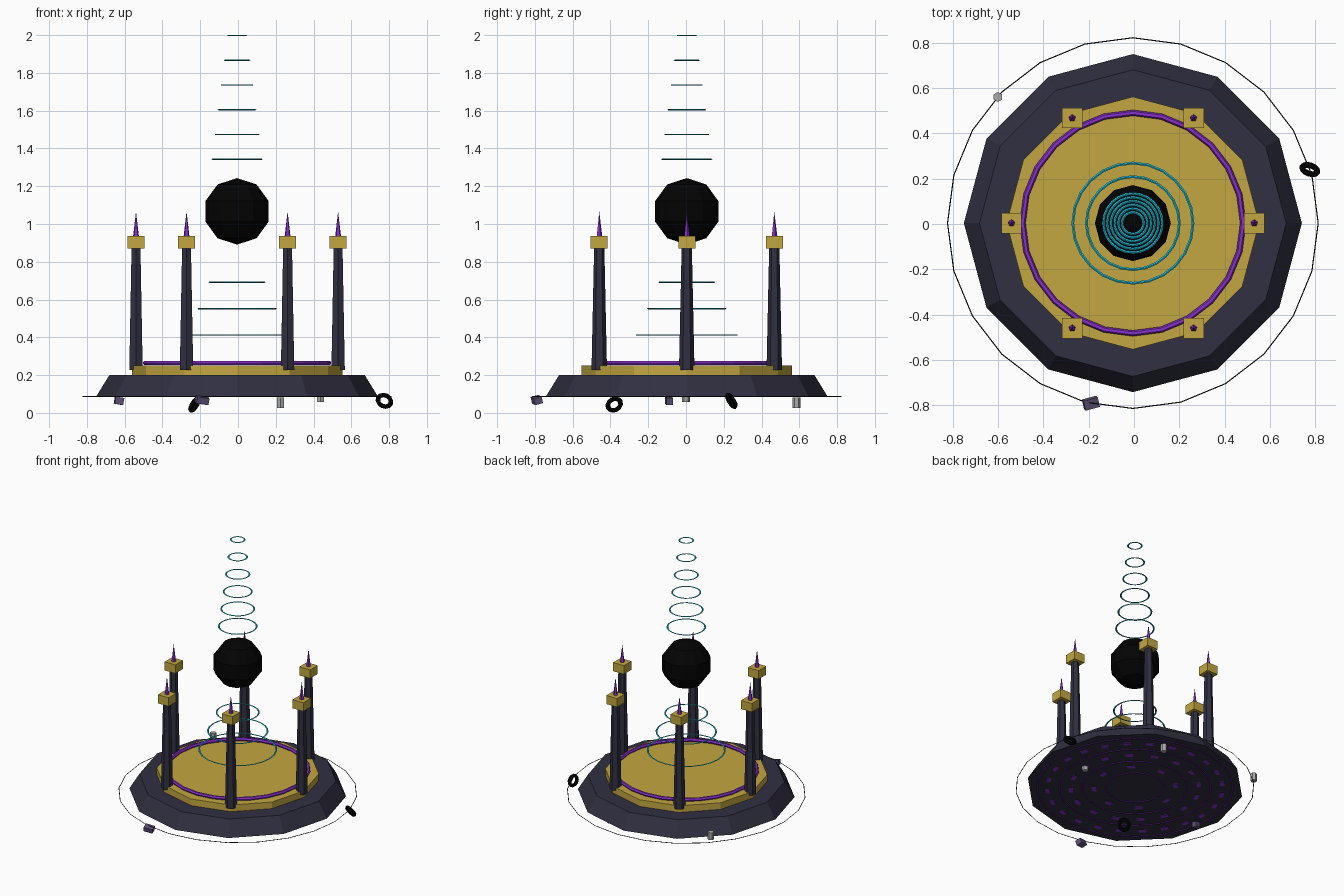
import bpy
from math import pi, cos, sin, radians
from mathutils import Vector

cube = bpy.data.objects.get("Cube")
if cube:
    bpy.data.objects.remove(cube, do_unlink=True)

CX, CY = -0.005, 0.004  # shared axis of the altar


def material(name, r, g, b):
    m = bpy.data.materials.new(name)
    m.use_nodes = True
    m.diffuse_color = (r, g, b, 1)
    bsdf = next(n for n in m.node_tree.nodes if n.type == 'BSDF_PRINCIPLED')
    bsdf.inputs["Base Color"].default_value = (r, g, b, 1)
    return m


STONE = material("dark stone", 0.030, 0.029, 0.053)
GOLD = material("gold", 0.55, 0.39, 0.052)
PURPLE = material("glowing purple", 0.25, 0.03, 0.62)
TEAL = material("teal light", 0.015, 0.66, 0.88)
BLACK = material("black", 0.001, 0.001, 0.001)
GREY = material("pale grey", 0.41, 0.41, 0.42)
VIOLET = material("dusty violet", 0.12, 0.085, 0.19)
SHADOW = material("orbit line", 0.02, 0.018, 0.028)


def finish(name, mat):
    ob = bpy.context.object
    ob.name = name
    ob.data.materials.append(mat)
    return ob


def frustum(name, mat, sides, r1, r2, z1, z2, x=CX, y=CY):
    bpy.ops.mesh.primitive_cone_add(vertices=sides, radius1=r1, radius2=r2,
                                    depth=z2 - z1, location=(x, y, (z1 + z2) / 2))
    return finish(name, mat)


def ring(name, mat, major, minor, z, x=CX, y=CY, segs=24, sides=6, axis=(0, 0, 1)):
    turn = Vector(axis).to_track_quat('Z', 'Y').to_euler()
    bpy.ops.mesh.primitive_torus_add(major_radius=major, minor_radius=minor,
                                     major_segments=segs, minor_segments=sides,
                                     location=(x, y, z), rotation=turn)
    return finish(name, mat)


def light_ring(name, radius, z):
    band = ring(name, TEAL, radius, 0.006, z, sides=4)
    band.scale.z = 0.6


def box(name, mat, size, loc, rot=(0, 0, 0)):
    bpy.ops.mesh.primitive_cube_add(size=1, location=loc, rotation=rot)
    ob = finish(name, mat)
    ob.scale = size
    return ob


# Stepped platform
frustum("platform_base", STONE, 12, 0.745, 0.676, 0.088, 0.2)
frustum("platform_floor", GOLD, 12, 0.557, 0.557, 0.2, 0.25)
ring("floor_ring", PURPLE, 0.486, 0.013, 0.264)

# Six pillars with caps and spikes
for i in range(6):
    a = i * pi / 3
    x, y = CX + 0.535 * cos(a), CY + 0.535 * sin(a)
    frustum("pillar", STONE, 6, 0.041, 0.027, 0.228, 0.88, x, y)
    box("pillar_cap", GOLD, (0.09, 0.09, 0.065), (x, y, 0.904))
    frustum("pillar_spike", PURPLE, 5, 0.016, 0, 0.936, 1.066, x, y)

# Floating orb
bpy.ops.mesh.primitive_uv_sphere_add(segments=12, ring_count=5, radius=0.176,
                                     location=(CX, CY, 1.067))
finish("orb", BLACK)

# Light rings below and above the orb
for i in range(3):
    light_ring("lower_light_ring", 0.265 - 0.06 * i, 0.412 + 0.14 * i)
for i in range(6):
    light_ring("upper_light_ring", 0.13 - 0.0165 * i, 1.343 + 0.131 * i)

# Thin orbit line round the base
ring("orbit_line", SHADOW, 0.817, 0.0025, 0.087, sides=4)

# Engraved circles and dashes on the underside
for r in (0.2, 0.36, 0.52, 0.67):
    ring("underside_circle", PURPLE, r, 0.004, 0.087, segs=36, sides=4)
for count, r in ((8, 0.28), (16, 0.44), (24, 0.6)):
    for i in range(count):
        a = 2 * pi * i / count
        box("underside_dash", PURPLE, (0.03, 0.055, 0.006),
            (CX + r * cos(a), CY + r * sin(a), 0.087), (0, 0, a))

# Small drifting relics: hoops, posts and blocks
ring("left_hoop", BLACK, 0.036, 0.013, 0.064, 0.775, 0.24, 12, 6, (0.28, 0.81, 0.51))
ring("under_hoop", BLACK, 0.036, 0.013, 0.044, -0.23, -0.38, 12, 6, (0.8, 0.3, -0.5))
for x, y, z in ((-0.6, 0.56, 0.14), (0.225, 0.585, 0.054), (0.436, 0, 0.085)):
    frustum("floating_post", GREY, 6, 0.022, 0.022, z - 0.028, z + 0.028, x, y)
box("front_block", VIOLET, (0.066, 0.044, 0.036), (-0.19, -0.79, 0.068),
    (radians(15), radians(8), radians(15)))
box("under_block", VIOLET, (0.046, 0.034, 0.038), (-0.63, -0.09, 0.064),
    (0, radians(10), radians(10)))
